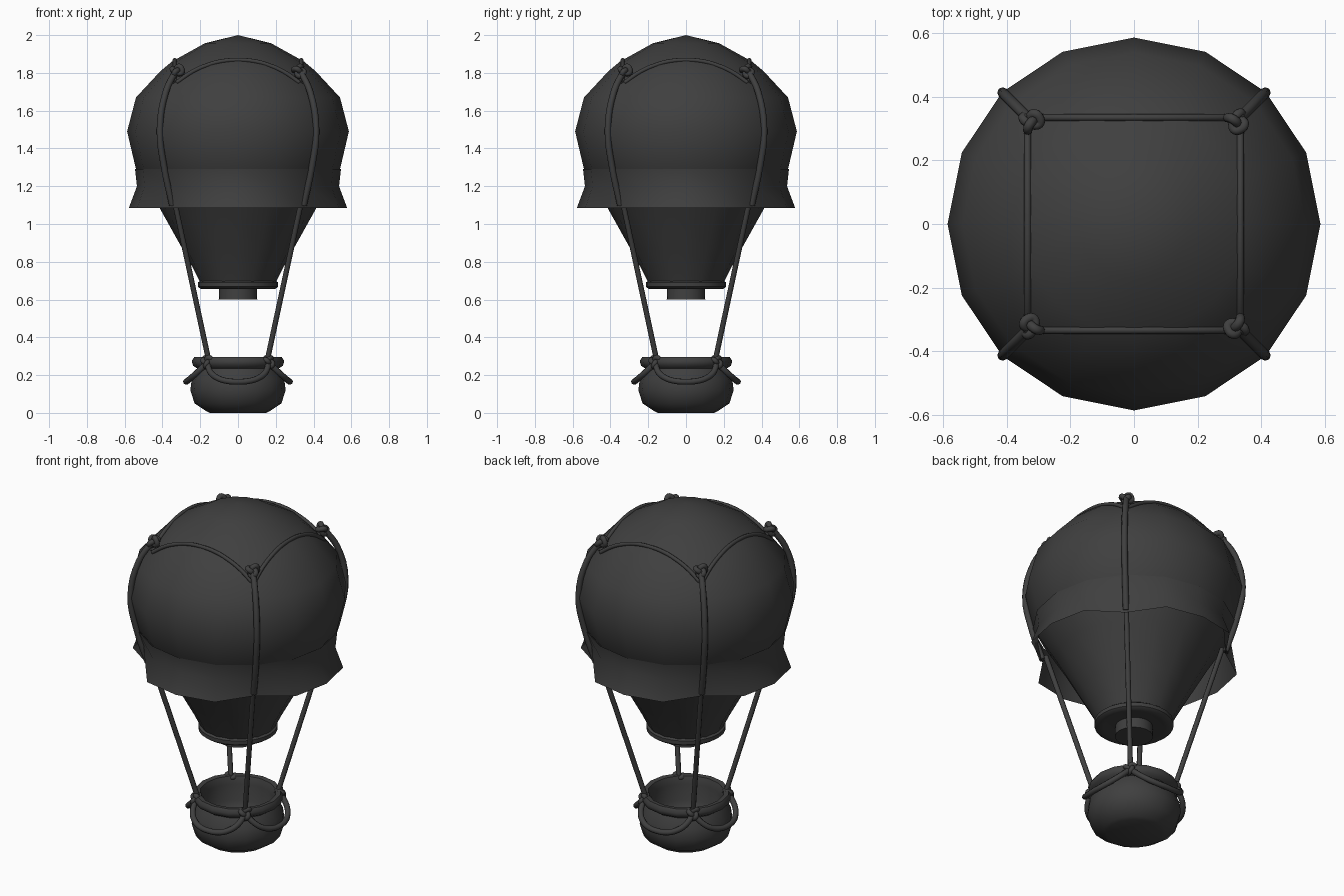
import bpy, bmesh
from math import sin, cos, pi, hypot
from mathutils import Vector, Matrix

cube = bpy.data.objects.get("Cube")
if cube:
    bpy.data.objects.remove(cube, do_unlink=True)

charcoal = bpy.data.materials.new("charcoal")
charcoal.use_nodes = True
charcoal.diffuse_color = (0.05, 0.05, 0.05, 1)
charcoal.node_tree.nodes["Principled BSDF"].inputs["Base Color"].default_value = (0.05, 0.05, 0.05, 1)


def select(ob):
    bpy.ops.object.select_all(action='DESELECT')
    ob.select_set(True)
    bpy.context.view_layer.objects.active = ob


def lathe(name, profile, sides=16, angle=0.8, pinch=None):
    """Revolve (radius, z) points; pinch(i, r, z) may change the radius of side i."""
    bm = bmesh.new()
    rings = []
    for r, z in profile:
        if r == 0:
            rings.append([bm.verts.new((0, 0, z))] * sides)
            continue
        ring = []
        for i in range(sides):
            rr = pinch(i, r, z) if pinch else r
            a = 2 * pi * i / sides
            ring.append(bm.verts.new((rr * cos(a), rr * sin(a), z)))
        rings.append(ring)
    for low, high in zip(rings, rings[1:]):
        for i in range(sides):
            j = (i + 1) % sides
            corners = list(dict.fromkeys((low[i], low[j], high[j], high[i])))
            bm.faces.new(corners)
    bmesh.ops.recalc_face_normals(bm, faces=bm.faces)
    mesh = bpy.data.meshes.new(name)
    bm.to_mesh(mesh)
    bm.free()
    mesh.materials.append(charcoal)
    ob = bpy.data.objects.new(name, mesh)
    bpy.context.collection.objects.link(ob)
    select(ob)
    bpy.ops.object.shade_smooth_by_angle(angle=angle)
    return ob


def rope(name, points, radius, closed=False):
    """Round rope through the points."""
    cu = bpy.data.curves.new(name, 'CURVE')
    cu.dimensions = '3D'
    cu.bevel_depth = radius
    cu.bevel_resolution = 2
    cu.resolution_u = 4
    cu.use_fill_caps = True
    sp = cu.splines.new('BEZIER')
    sp.bezier_points.add(len(points) - 1)
    for bp, p in zip(sp.bezier_points, points):
        bp.co = p
        bp.handle_left_type = bp.handle_right_type = 'AUTO'
    sp.use_cyclic_u = closed
    cu.materials.append(charcoal)
    ob = bpy.data.objects.new(name, cu)
    bpy.context.collection.objects.link(ob)
    select(ob)
    bpy.ops.object.convert(target='MESH')
    return bpy.context.object


def knot(name, centre, normal, size, radius):
    """Trefoil knot facing along the normal."""
    turn = Vector(normal).to_track_quat('Z', 'Y').to_matrix()
    pts = []
    for k in range(18):
        t = 2 * pi * k / 18
        p = Vector((sin(t) + 2 * sin(2 * t), cos(t) - 2 * cos(2 * t), -1.5 * sin(3 * t)))
        pts.append(Vector(centre) + turn @ (p * size / 3))
    rope(name, pts, radius, closed=True)


# Envelope: dome tapering to the neck
dome = [(0, 2.0), (0.175, 1.957), (0.35, 1.86), (0.41, 1.81), (0.54, 1.67),
        (0.587, 1.49), (0.54, 1.29)]
lathe("balloon_envelope", dome + [(0.415, 1.085), (0.295, 0.87), (0.24, 0.77), (0.2, 0.69)], angle=1.0)

# Skirt flaring out, drawn in at the four ropes
def rope_pinch(i, r, z):
    return r - {1.2: 0.02, 1.085: 0.085}.get(z, 0) if i % 4 == 2 else r

lathe("balloon_skirt", [(0.545, 1.29), (0.535, 1.2), (0.578, 1.085)], pinch=rope_pinch)

# Neck collar and burner
lathe("neck_collar", [(0, 0.7), (0.195, 0.703), (0.213, 0.69), (0.213, 0.668), (0.195, 0.655),
                      (0.165, 0.66), (0, 0.665)], sides=24)
lathe("burner", [(0.1, 0.68), (0.102, 0.6), (0, 0.6)], sides=20)

# Hollow basket
lathe("basket", [(0, 0), (0.15, 0), (0.17, 0.01), (0.23, 0.05), (0.252, 0.12), (0.245, 0.18),
                 (0.215, 0.235), (0.238, 0.25), (0.245, 0.275), (0.232, 0.295), (0.205, 0.292),
                 (0.19, 0.25), (0.2, 0.15), (0.15, 0.07), (0, 0.045)], angle=1.0)


def dome_height(r):
    for (r0, z0), (r1, z1) in zip(dome, dome[1:]):
        if r <= r1:
            return z0 + (z1 - z0) * (r - r0) / (r1 - r0)
    return dome[-1][1]


# Rigging, repeated on the four diagonals and four sides
names = ("back_left", "back_right", "front_right", "front_left")
hang = [(0.467, 1.81), (0.54, 1.7), (0.585, 1.5), (0.553, 1.3), (0.492, 1.1)]
for q, corner in enumerate(names):
    a = pi / 4 + q * pi / 2
    out = Vector((cos(a), sin(a), 0))
    up = Vector((0, 0, 1))
    spin = Matrix.Rotation(q * pi / 2, 3, 'Z')

    rope("upper_rope_" + corner, [out * r + up * z for r, z in hang], 0.017)
    rope("lower_rope_" + corner, [out * 0.475 + up * 1.12, out * 0.22 + up * 0.28], 0.014)
    knot("top_knot_" + corner, out * 0.458 + up * 1.81, out + up, 0.03, 0.015)
    knot("basket_knot_" + corner, out * 0.228 + up * 0.27, out + up * 0.5, 0.028, 0.014)

    # Thin line across the crown, lying on the dome
    line = []
    for k in range(9):
        y = -0.325 + 0.65 * k / 8
        line.append(spin @ Vector((0.335, y, dome_height(hypot(0.335, y)))))
    rope("crown_rope_" + corner, line, 0.011)

    # Slack loop along the basket side
    loop = []
    for k in range(9):
        t = -1 + k / 4
        b = t * pi / 4
        r = 0.275 - 0.045 * t ** 4
        loop.append(spin @ Vector((r * cos(b), r * sin(b), 0.165 + 0.1 * abs(t) ** 2.5)))
    rope("basket_swag_" + corner, loop, 0.016)
